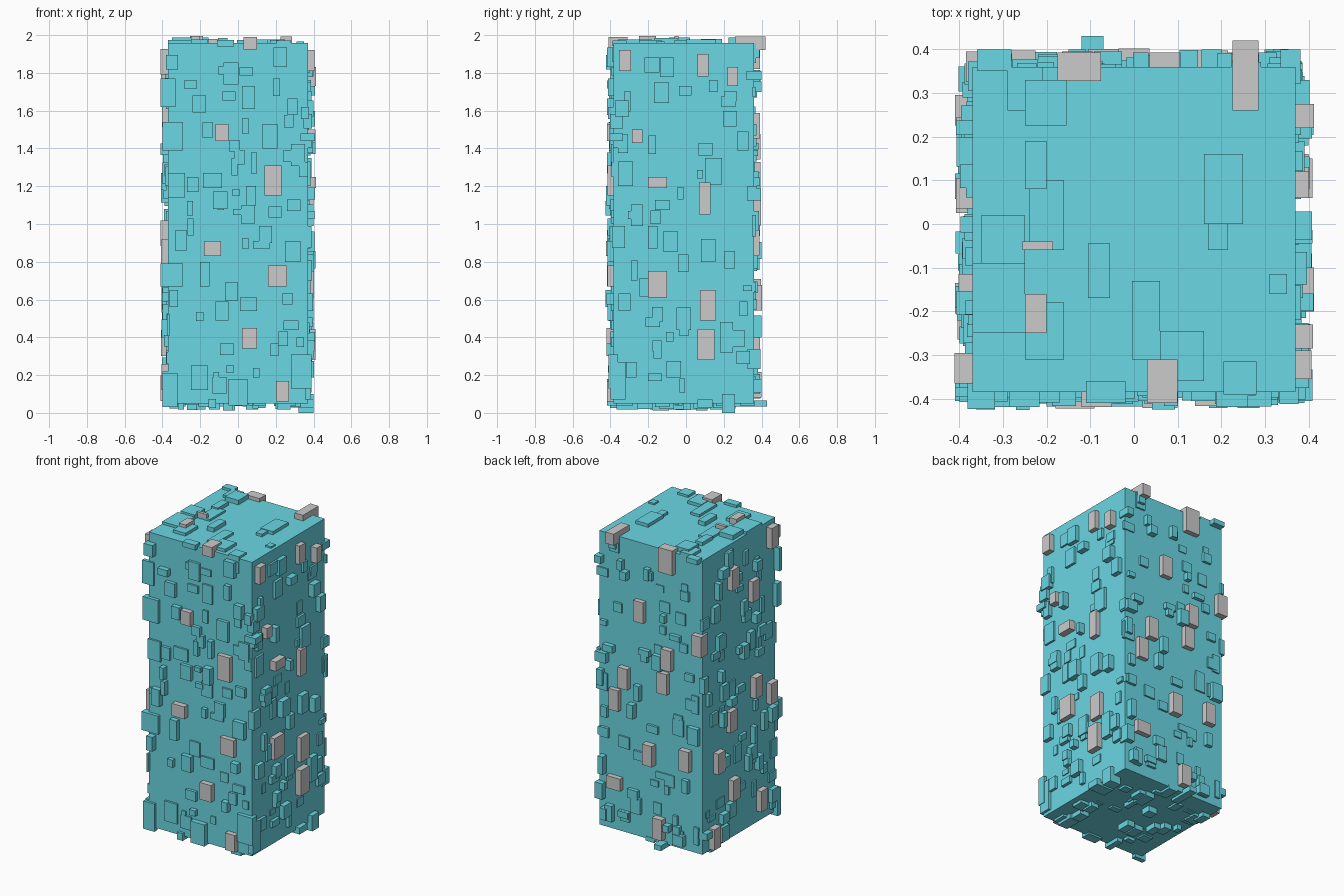
import bpy, bmesh, random
from mathutils import Matrix, Vector

random.seed(7)
X, Y0, Y1, Z0, Z1 = 0.37, -0.385, 0.36, 0.05, 1.957

teal = bpy.data.materials.new("teal")
teal.diffuse_color = (0.145, 0.68, 0.77, 1)


def make(name, bm, mat=None):
    bmesh.ops.recalc_face_normals(bm, faces=bm.faces)
    me = bpy.data.meshes.new(name)
    bm.to_mesh(me)
    bm.free()
    ob = bpy.data.objects.new(name, me)
    bpy.context.collection.objects.link(ob)
    if mat:
        me.materials.append(mat)


def add_block(bm, frame, rect, depth):
    # rect = (u0, u1, v0, v1); the block straddles the surface by +-depth
    o, u, v, n = (Vector(a) for a in frame)
    u0, u1, v0, v1 = rect
    c = o + u * (u0 + u1) / 2 + v * (v0 + v1) / 2
    m = Matrix((u * (u1 - u0), v * (v1 - v0), n * depth * 2)).transposed().to_4x4()
    bmesh.ops.create_cube(bm, size=1, matrix=Matrix.Translation(c) @ m)


def overlaps(a, b):
    return a[0] < b[1] and b[0] < a[1] and a[2] < b[3] and b[2] < a[3]


def panel(u, v, w=0.07, h=0.135):
    return (u - w / 2, u + w / 2, v - h / 2, v + h / 2)


def dress(name, frame, grey, big, count, span, dmax=0.042):
    # grey accent panels, large teal panels, then small random teal panels
    g, t = bmesh.new(), bmesh.new()
    for r in grey:
        add_block(g, frame, r, random.uniform(0.7, 1) * dmax)
    for r in big:
        add_block(t, frame, r, random.uniform(0.25, 0.8) * dmax)
    tries = done = 0
    while done < count and tries < 1000:
        tries += 1
        r = panel(random.uniform(span[0], span[1]), random.uniform(span[2], span[3]),
                  random.uniform(0.03, 0.08), random.uniform(0.03, 0.12))
        if any(overlaps(r, q) for q in grey + big):
            continue
        add_block(t, frame, r, (0.15 + 0.85 * random.random() ** 1.3) * dmax)
        done += 1
    if grey:
        make(name + "_grey_panels", g)
    make(name + "_teal_panels", t, teal)


# main block
bm = bmesh.new()
bmesh.ops.create_cube(bm, size=1, matrix=Matrix.Translation((0, (Y0 + Y1) / 2, (Z0 + Z1) / 2))
                      @ Matrix.Diagonal((2 * X, Y1 - Y0, Z1 - Z0, 1)))
make("tower_body", bm, teal)

EX, EY, EZ = (1, 0, 0), (0, 1, 0), (0, 0, 1)
side_x = (-0.36, 0.36, 0.1, 1.91)
side_y = (-0.37, 0.35, 0.1, 1.91)

# front
dress("front", ((0, Y0, 0), EX, EZ, (0, -1, 0)),
      [(-.12, -.05, 1.44, 1.53), (.14, .23, 1.15, 1.31), (-.18, -.09, .83, .91),
       (.16, .26, .67, .78), (.02, .10, .34, .45), (.20, .27, .06, .17)],
      [(.02, .09, 1.61, 1.73), (-.40, -.29, 1.39, 1.54), (-.41, -.33, 1.62, 1.77),
       (.13, .21, 1.40, 1.53), (-.185, -.085, 1.19, 1.27), (-.37, -.28, 1.14, 1.27),
       (-.41, -.29, .67, .79), (.25, .33, .80, .91), (-.25, -.16, .12, .25),
       (-.40, -.32, .03, .21), (.28, .39, .13, .31), (-.05, .05, .04, .18),
       (-.24, -.17, 1.59, 1.68), (.11, .18, .90, .99), (-.2, -.15, .67, .80),
       (.01, .10, .54, .61), (-.12, -.05, .49, .59), (.26, .33, 1.07, 1.13),
       (.08, .17, .87, .91), (.24, .32, .44, .49), (-.27, -.21, 1.17, 1.25)],
      46, side_x)

# right
dress("right", ((X, 0, 0), EY, EZ, (1, 0, 0)),
      [(-.355, -.29, 1.81, 1.92), (.06, .12, 1.78, 1.90), (.22, .275, 1.73, 1.83),
       (-.285, -.23, 1.43, 1.5), (-.2, -.1, 1.19, 1.25), (.07, .13, 1.05, 1.22),
       (-.2, -.1, .61, .75), (.075, .16, .49, .65), (.06, .15, .28, .445)],
      [(-.17, -.09, 1.64, 1.75), (-.36, -.28, 1.2, 1.33), (.10, .19, 1.21, 1.35),
       (.27, .33, 1.39, 1.49), (.18, .25, .32, .48), (-.4, -.32, .07, .27),
       (-.2, -.15, .87, .99), (.08, .155, .8, .92), (.21, .31, .35, .44)],
      50, side_y)

# back
back = [(.07, 1.52), (.18, 1.06), (.25, .9), (-.1, 1.1), (-.13, 1.26), (0, .61),
        (-.26, .64), (-.07, .15), (-.35, 1.41)]
dress("back", ((0, Y1, 0), EX, EZ, EY),
      [panel(*p) for p in back] + [(-.175, -.075, 1.82, 1.98), (.2, .3, .32, .4)],
      [], 64, side_x)

# left
left = [(.07, 1.74), (-.33, 1.86), (-.15, 1.58), (-.17, .95), (.08, .82), (.21, .6),
        (.06, .37), (-.23, .19), (.26, .13), (-.33, .85)]
dress("left", ((-X, 0, 0), EY, EZ, (-1, 0, 0)),
      [panel(*p) for p in left], [], 64, side_y)

# top
dress("top", ((0, 0, Z1), EX, EY, EZ),
      [(.03, .10, -.41, -.31), (.225, .285, .26, .42), (-.255, -.185, -.06, -.04),
       (-.25, -.20, -.25, -.16)],
      [(.16, .25, 0, .16), (.17, .215, -.06, .09), (-.25, -.2, .08, .19), (-.24, -.16, -.06, .1),
       (-.25, -.155, .225, .33), (-.29, -.21, .26, .36), (-.35, -.25, -.09, .02),
       (-.37, -.25, -.25, -.09), (-.25, -.16, -.31, -.18), (-.005, .06, -.31, -.13),
       (.06, .16, -.36, -.245), (.205, .28, -.39, -.315), (.31, .35, -.16, -.115),
       (-.105, -.055, -.17, -.045), (-.11, -.02, -.41, -.36), (-.36, -.28, .35, .40)],
      0, side_x, 0.041)

# bottom
dress("bottom", ((0, 0, Z0), EX, EY, (0, 0, -1)),
      [], [(-.12, -.07, .26, .43), (.28, .40, .06, .14)],
      28, (-.34, .34, -.35, .33), 0.04)
# deepest foot, touching the ground
bm = bmesh.new()
add_block(bm, ((0, 0, Z0), EX, EY, (0, 0, -1)), (.32, .40, .19, .26), 0.05)
make("bottom_foot", bm, teal)
